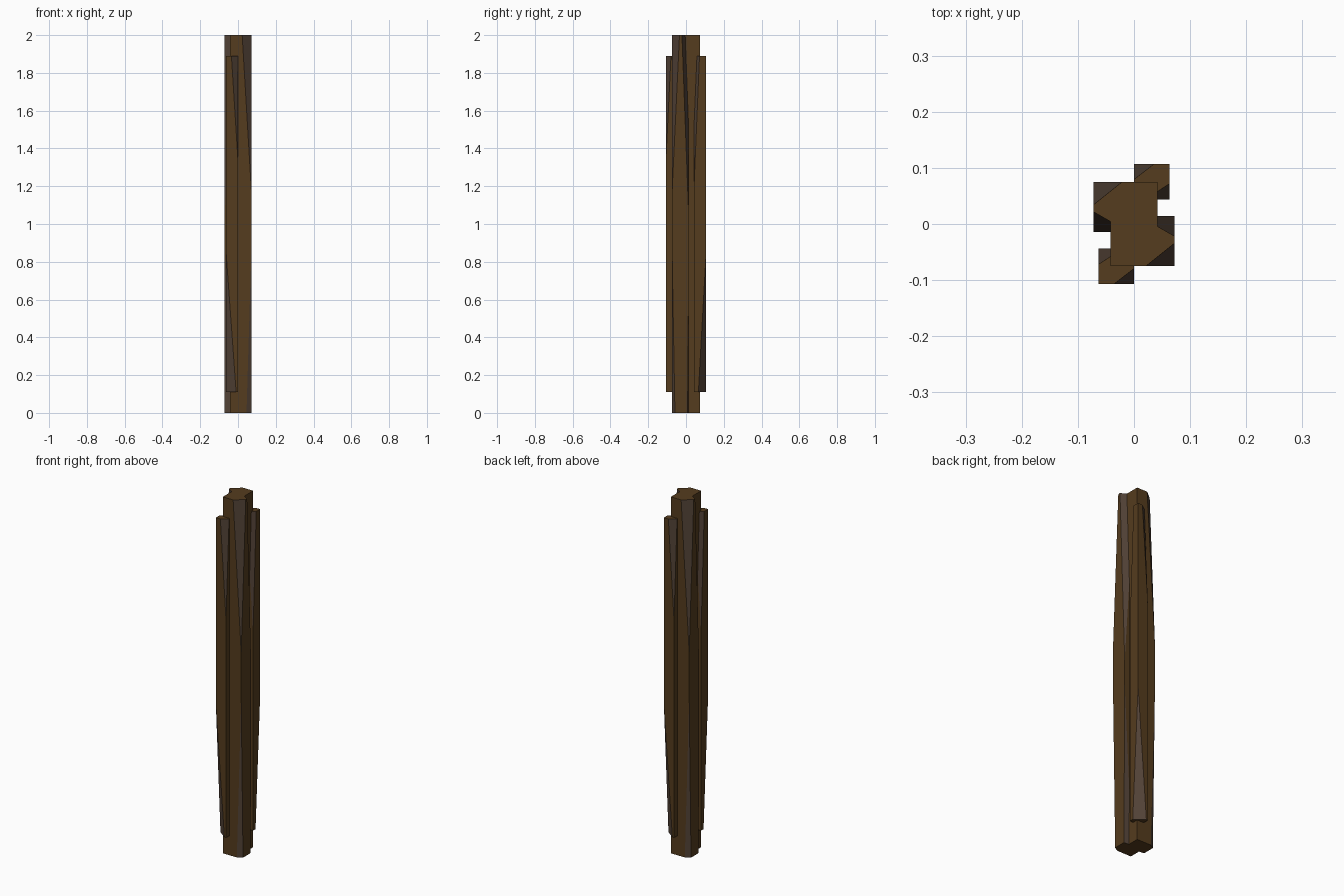
import bpy, bmesh, math
from mathutils import Vector, Matrix

if "Cube" in bpy.data.objects:
    bpy.data.objects.remove(bpy.data.objects["Cube"])


def material(name, color):
    m = bpy.data.materials.new(name)
    m.diffuse_color = color
    m.use_nodes = True
    m.node_tree.nodes["Principled BSDF"].inputs["Base Color"].default_value = m.diffuse_color
    return m


bark = material("dark_wood", (0.09, 0.045, 0.013, 1))
cut_wood = material("hewn_wood", (0.085, 0.055, 0.038, 1))


def hewn_plank(name, lo, hi, cuts, turn):
    """Box with tapering corner cuts: (corner x, corner y, dx, dy, z end, z apex)."""
    bm = bmesh.new()
    bmesh.ops.create_cube(bm, size=1)
    lo, hi = Vector(lo), Vector(hi)
    for v in bm.verts:
        v.co = (lo + hi) / 2 + v.co * (hi - lo)
    centre = (lo + hi) / 2
    for cx, cy, dx, dy, z, apex in cuts:
        a = Vector((cx, cy, apex))
        b = Vector((cx + dx, cy, z))
        c = Vector((cx, cy + dy, z))
        n = (b - a).cross(c - a).normalized()
        if n.dot(centre - b) > 0:
            n = -n
        r = bmesh.ops.bisect_plane(
            bm, geom=bm.verts[:] + bm.edges[:] + bm.faces[:], dist=1e-6,
            plane_co=b, plane_no=n, clear_outer=True)
        edges = [e for e in bm.edges if e.is_boundary]
        for f in bmesh.ops.holes_fill(bm, edges=edges, sides=0)["faces"]:
            f.material_index = 1
    bm.transform(Matrix.Rotation(turn, 4, 'Z'))
    bmesh.ops.recalc_face_normals(bm, faces=bm.faces[:])
    me = bpy.data.meshes.new(name)
    bm.to_mesh(me)
    bm.free()
    me.materials.append(bark)
    me.materials.append(cut_wood)
    bpy.context.collection.objects.link(bpy.data.objects.new(name, me))


# The post is a pair of planks repeated with a half turn about z
for side, turn in (("front", 0), ("back", math.pi)):
    # Full height core beam
    hewn_plank(side + "_core_beam",
               (-0.042, -0.0745, 0), (0.072, 0.0145, 2),
               [(0.072, -0.0745, -0.05, 0.04, 2, 1.15),
                (0.072, 0.0145, -0.063, -0.036, 2, 1.03),
                (0.072, -0.0745, -0.027, 0.016, 0, 0.9),
                (0.072, 0.0145, -0.045, -0.006, 0, 0.9)], turn)
    # Shorter outer plank
    hewn_plank(side + "_outer_plank",
               (-0.063, -0.1065, 0.11), (0, -0.0435, 1.89),
               [(0, -0.1065, -0.035, 0.027, 1.89, 1.33),
                (-0.063, -0.0435, 0.043, -0.028, 1.89, 1.22),
                (-0.063, -0.1065, 0.053, 0.041, 0.11, 0.85)], turn)
